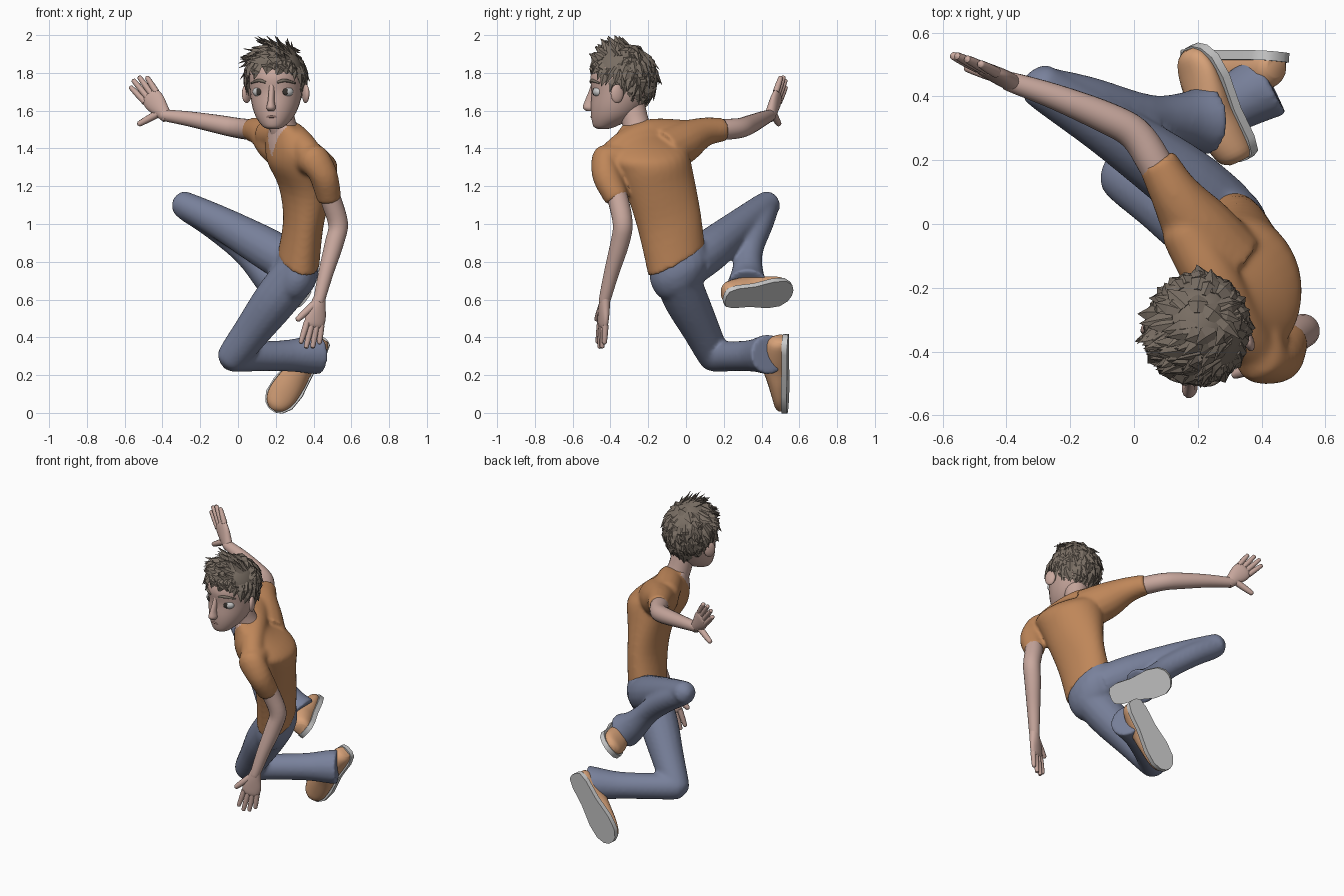
import bpy, bmesh, random
from math import sin, cos, pi, radians
from mathutils import Vector as V, Matrix

if "Cube" in bpy.data.objects:
    bpy.data.objects.remove(bpy.data.objects["Cube"])

random.seed(4)

def material(name, *rgb):
    m = bpy.data.materials.new(name)
    m.diffuse_color = (*rgb, 1)
    m.use_nodes = True
    m.node_tree.nodes["Principled BSDF"].inputs["Base Color"].default_value = m.diffuse_color
    return m

SKIN = material("skin", .58, .39, .34)
SHIRT = material("shirt_cloth", .52, .24, .10)
DENIM = material("denim", .19, .22, .33)
HAIR = material("hair_brown", .19, .155, .125)
LEATHER = material("shoe_tan", .68, .36, .19)
WHITE = material("eye_white", .75, .75, .75)
DARK = material("dark", .04, .035, .03)

def finish(name, bm, mat=None, smooth=True, M=None, remesh=0):
    """bmesh -> object; optional voxel union of overlapping lofts."""
    bmesh.ops.recalc_face_normals(bm, faces=bm.faces)
    if M:
        bm.transform(M)
    me = bpy.data.meshes.new(name)
    bm.to_mesh(me)
    bm.free()
    ob = bpy.data.objects.new(name, me)
    bpy.context.collection.objects.link(ob)
    if remesh:
        r = ob.modifiers.new("union", 'REMESH')
        r.mode, r.voxel_size = 'VOXEL', remesh
        s = ob.modifiers.new("soften", 'SMOOTH')
        s.iterations, s.factor = 10, .5
        dg = bpy.context.evaluated_depsgraph_get()
        ob.data = bpy.data.meshes.new_from_object(ob.evaluated_get(dg))
        ob.modifiers.clear()
    if mat:
        ob.data.materials.clear()
        ob.data.materials.append(mat)
    if smooth:
        ob.data.shade_smooth()
        ob.data.set_sharp_from_angle(angle=radians(50))
    return ob

def loft(bm, rings, n=20, steps=4):
    """Skin through elliptical rings (centre, u, v), splined between stations."""
    k, dense = len(rings), []
    for i in range(k - 1):
        a, b, c, d = (rings[min(max(j, 0), k - 1)] for j in (i - 1, i, i + 1, i + 2))
        for s in range(steps):
            t = s / steps
            dense.append([b[q] + .5 * t * (c[q] - a[q] + t * (2 * a[q] - 5 * b[q] + 4 * c[q] - d[q]
                          + t * (3 * (b[q] - c[q]) + d[q] - a[q]))) for q in range(3)])
    dense.append(rings[-1])
    loops = [[bm.verts.new(c + u * cos(2 * pi * j / n) + v * sin(2 * pi * j / n)) for j in range(n)]
             for c, u, v in dense]
    for p, q in zip(loops, loops[1:]):
        for j in range(n):
            bm.faces.new((p[j], p[j - 1], q[j - 1], q[j]))
    bm.faces.new(loops[0])
    bm.faces.new(loops[-1])

def tube(bm, pts, tip=True, n=16, steps=4):
    """Round limb through (x, y, z, radius) stations with an optional rounded tip."""
    pts = [(V(p[:3]), p[3]) for p in pts]
    if tip:
        e, r = pts[-1]
        d = (e - pts[-2][0]).normalized()
        pts += [(e + d * r * .6, r * .8), (e + d * r * .98, r * .25)]
    rings, u = [], None
    for i, (p, r) in enumerate(pts):
        d = (pts[min(i + 1, len(pts) - 1)][0] - pts[max(i - 1, 0)][0]).normalized()
        u = d.orthogonal() if u is None else u - d * u.dot(d)
        u.normalize()
        rings.append((p, u * r, d.cross(u) * r))
    loft(bm, rings, n, steps)

def body_rings(rows):
    return [(V(c), V(r).normalized() * hw, V(f).normalized() * hd) for c, r, f, hw, hd in rows]

# shirt: twisted torso, shoulder yoke and two sleeves, fused
bm = bmesh.new()
loft(bm, body_rings([
    ((.32, -.05, .805), (0, .9, .45), (-.95, .1, .3), .168, .116),
    ((.345, -.085, 1.0), (-.1, .95, .33), (-.95, -.1, .1), .174, .106),
    ((.355, -.13, 1.18), (-.3, .9, .25), (-.9, -.3, .0), .188, .134),
    ((.34, -.18, 1.31), (-.45, .85, .2), (-.87, -.48, 0), .21, .182),
    ((.325, -.215, 1.39), (-.5, .82, .2), (-.85, -.52, .1), .22, .168),
    ((.28, -.24, 1.475), (-.5, .82, .1), (-.85, -.52, .2), .14, .11),
    ((.25, -.255, 1.53), (-.5, .82, .1), (-.85, -.52, .2), .075, .075)]), 28)
tube(bm, [(.40, -.42, 1.335, .07), (.34, -.33, 1.415, .075), (.26, -.2, 1.47, .085), (.17, -.04, 1.475, .08)])
tube(bm, [(.29, -.12, 1.38, .125), (.2, -.01, 1.435, .112), (.125, .1, 1.488, .078), (.07, .2, 1.5, .063)], False)
tube(bm, [(.38, -.32, 1.33, .09), (.405, -.425, 1.335, .085), (.452, -.422, 1.26, .076), (.484, -.363, 1.13, .065)], False)
shirt = finish("shirt", bm, SHIRT, remesh=.011)
# open V collar shown as skin
shirt.data.materials.append(SKIN)
side, fwd, vee = V((-.5, .85, 0)), V((-.85, -.52, 0)), V((.2, -.28, 1.35))
for p in shirt.data.polygons:
    q = p.center - vee
    if q.z > 0 and abs(q.dot(side)) < q.z * .5 and q.dot(fwd) > -.025:
        p.material_index = 1

# trousers: pelvis, thighs, shins with flared cuffs
bm = bmesh.new()
loft(bm, body_rings([
    ((.322, -.052, .845), (0, .9, .45), (-.95, .1, .3), .16, .108),
    ((.31, -.035, .76), (.05, .9, .4), (-.95, .1, .3), .168, .12),
    ((.28, -.02, .68), (.05, .9, .4), (-.95, .1, .3), .14, .11),
    ((.26, -.01, .62), (.05, .9, .4), (-.95, .1, .3), .07, .06)]))
tube(bm, [(.28, .03, .79, .115), (.15, .14, .87, .112), (-.08, .3, 1.0, .09), (-.28, .425, 1.1, .072)])
tube(bm, [(.23, .325, .67, .112), (.16, .325, .725, .09), (.08, .33, .81, .074), (.0, .345, .89, .072),
          (-.14, .39, 1.0, .072), (-.27, .42, 1.085, .07)])
tube(bm, [(.31, -.06, .74, .12), (.2, .0, .6, .118), (.08, .08, .44, .1), (-.022, .145, .305, .085)])
tube(bm, [(.43, .44, .31, .108), (.37, .41, .308, .1), (.26, .345, .303, .084), (.1, .24, .3, .08), (-.02, .155, .3, .083)])
finish("trousers", bm, DENIM, remesh=.011)

# arms
for name, pts in {
    "right_arm": [(.12, .08, 1.49, .05), (.06, .2, 1.5, .055), (.0, .285, 1.508, .053), (-.09, .335, 1.525, .05),
                  (-.25, .4, 1.555, .04), (-.385, .445, 1.575, .031)],
    "left_arm": [(.46, -.4, 1.25, .05), (.492, -.36, 1.13, .055), (.53, -.335, 1.0, .053), (.51, -.35, .9, .05),
                 (.465, -.395, .74, .04), (.43, -.43, .60, .031)]}.items():
    bm = bmesh.new()
    tube(bm, pts, n=20)
    finish(name, bm, SKIN)

def hand(name, wrist, d, s, thumb):
    d = V(d).normalized()
    s = V(s)
    s = (s - d * s.dot(d)).normalized()
    w, nrm = V(wrist), d.cross(s)
    bm = bmesh.new()
    loft(bm, [(w + d * a, s * hw, nrm * ht) for a, hw, ht in
              ((-.02, .03, .027), (.03, .042, .028), (.09, .057, .025), (.135, .054, .021), (.152, .04, .012))])
    def finger(base, dr, ln, r):
        dr = dr.normalized()
        tube(bm, [(*(base + dr * ln * t), r * k) for t, k in ((0, 1.1), (.5, 1), (.9, .8))], n=10, steps=2)
    for i, ln in enumerate((.122, .142, .132, .10)):
        finger(w + d * .13 + s * (.041 - .027 * i), d + s * (.1 - .07 * i), ln, .016)
    finger(w + d * .035 + s * .025, s * thumb[0] + d * thumb[1], .125, .019)
    finish(name, bm, SKIN)

hand("right_hand", (-.385, .445, 1.575), (-.6, .3, .76), (-.72, .2, -.6), (.95, .22))
hand("left_hand", (.43, -.43, .60), (-.2, -.08, -.97), (-.9, -.32, .1), (.6, .8))

# shoes: foot-shaped sole and domed upper
def shoe(name, heel, toe, down):
    h, t = V(heel), V(toe) - V(heel)
    L = t.length
    t.normalize()
    dn = V(down)
    up = -(dn - t * dn.dot(t)).normalized()
    w = t.cross(up)
    prof = [(0, .02), (.03, .05), (.15, .066), (.4, .068), (.68, .09), (.86, .084), (.96, .055), (1, .018)]
    bm = bmesh.new()
    ring = [h + t * a * L + w * b for a, b in prof] + [h + t * a * L - w * b for a, b in reversed(prof)]
    f = bm.faces.new([bm.verts.new(p) for p in ring])
    ext = bmesh.ops.extrude_face_region(bm, geom=[f])
    bmesh.ops.translate(bm, vec=up * .03, verts=[v for v in ext["geom"] if isinstance(v, bmesh.types.BMVert)])
    finish(name + "_sole", bm)
    bm = bmesh.new()
    loft(bm, [(h + t * a * L + up * (.02 + ht * .35), w * hw, up * ht * .65) for a, hw, ht in
              ((.02, .035, .06), (.08, .055, .09), (.25, .062, .11), (.42, .064, .115), (.6, .076, .09),
               (.8, .078, .065), (.93, .055, .05), (.985, .02, .03))])
    # trim anything under the sole
    bmesh.ops.bisect_plane(bm, geom=bm.verts[:] + bm.edges[:] + bm.faces[:], plane_co=h + up * .01,
                           plane_no=-up, clear_outer=True)
    finish(name + "_upper", bm, LEATHER)

shoe("right_shoe", (.365, .21, .6), (.19, .565, .635), (.66, .42, -.62))
shoe("left_shoe", (.455, .54, .40), (.18, .54, .012), (.1, .99, 0))

# head: local frame turned slightly to the side
HM = Matrix.Translation((.203, -.335, 0)) @ Matrix.Rotation(radians(-9), 4, 'Z')
bm = bmesh.new()
loft(bm, [(V((0, (a + b) / 2 + .33, z)), V((hw, 0, 0)), V((0, (b - a) / 2, 0))) for z, a, b, hw in (
    (1.503, -.46, -.41, .025), (1.515, -.485, -.37, .055), (1.56, -.497, -.28, .095), (1.62, -.5, -.22, .122),
    (1.70, -.495, -.18, .138), (1.78, -.502, -.18, .14), (1.85, -.47, -.19, .125), (1.90, -.42, -.23, .08),
    (1.92, -.35, -.29, .03))], 28)
finish("head", bm, SKIN, M=HM)
bm = bmesh.new()
tube(bm, [(.265, -.235, 1.44, .085), (.235, -.265, 1.53, .072), (.215, -.295, 1.66, .07)], n=20)
finish("neck", bm, SKIN)

def ball(name, c, r, mat, rot=0):
    bm = bmesh.new()
    bmesh.ops.create_uvsphere(bm, u_segments=20, v_segments=12, radius=1)
    finish(name, bm, mat, M=HM @ Matrix.Translation(c) @ Matrix.Rotation(rot, 4, 'Z') @ Matrix.Diagonal((*r, 1)))

# face features
bm = bmesh.new()
loft(bm, [(V((0, y, z)), V((w, 0, 0)), V((0, d, 0))) for y, z, w, d in (
    (-.155, 1.745, .014, .012), (-.165, 1.70, .015, .018), (-.176, 1.65, .018, .028), (-.18, 1.615, .025, .034),
    (-.173, 1.597, .014, .02))], 14)
finish("nose", bm, SKIN, M=HM)
for sx, sd in ((-1, "right"), (1, "left")):
    ball(sd + "_eye", (sx * .073, -.122, 1.70), (.038, .026, .027), WHITE, sx * .4)
    ball(sd + "_iris", (sx * .073, -.144, 1.70), (.017, .006, .018), DARK, sx * .35)
    ball(sd + "_ear", (sx * .158, -.005, 1.69), (.017, .036, .05), SKIN, sx * .5)
    bm = bmesh.new()
    tube(bm, [(sx * .03, -.165, 1.75, .007), (sx * .07, -.154, 1.76, .009), (sx * .115, -.11, 1.747, .005)], n=8)
    finish(sd + "_eyebrow", bm, HAIR, M=HM)
bm = bmesh.new()
tube(bm, [(-.04, -.152, 1.566, .003), (0, -.168, 1.568, .006), (.04, -.152, 1.566, .003)], n=8)
finish("mouth", bm, material("lips", .4, .24, .21), M=HM)

# hair: scalp cap plus random pointed locks
def hairline(y):
    return 1.83 if y < -.11 else 1.83 - (y + .11) * 1.0 if y < .03 else max(1.62, 1.68 - (y - .03) * .8)

SC, SR = V((-.005, 0, 1.775)), V((.15, .172, .178))
bm = bmesh.new()
bmesh.ops.create_uvsphere(bm, u_segments=32, v_segments=20, radius=1)
for v in bm.verts:
    v.co = SC + v.co * SR
bmesh.ops.delete(bm, geom=[v for v in bm.verts if v.co.z < hairline(v.co.y)], context='VERTS')
finish("hair_cap", bm, HAIR, M=HM)
bm = bmesh.new()
count = 0
while count < 260:
    nrm = V((random.gauss(0, 1), random.gauss(0, 1), random.gauss(0, 1))).normalized()
    p = SC + nrm * SR * .97
    if p.z < hairline(p.y) + (.01 if p.y < -.08 else .035):
        continue
    count += 1
    flow = p - V((.02, .06, 2.0))
    front = p.z > 1.87 and p.y < .03
    if front:
        flow = V((-.85, -.4, .1))
    flow += V((random.uniform(-.07, .07), random.uniform(-.07, .07), 0)) * (4 if front else 1)
    flow = (flow - nrm * flow.dot(nrm)).normalized()
    side = flow.cross(nrm)
    ln, wd = random.uniform(.07, .115), random.uniform(.02, .034)
    if p.y < -.08:
        ln *= .75
    lift = random.uniform(.0, .045) if front else random.uniform(-.025, .012)
    loft(bm, [(p, side * wd * .7, nrm * .01),
              (p + flow * ln * .45 + nrm * .006, side * wd, nrm * .011),
              (p + flow * ln + nrm * lift, side * .001, nrm * .001)], 4, 1)
for v in bm.verts:
    v.co.z = min(v.co.z, 2.0)
finish("hair_locks", bm, HAIR, smooth=False, M=HM)
